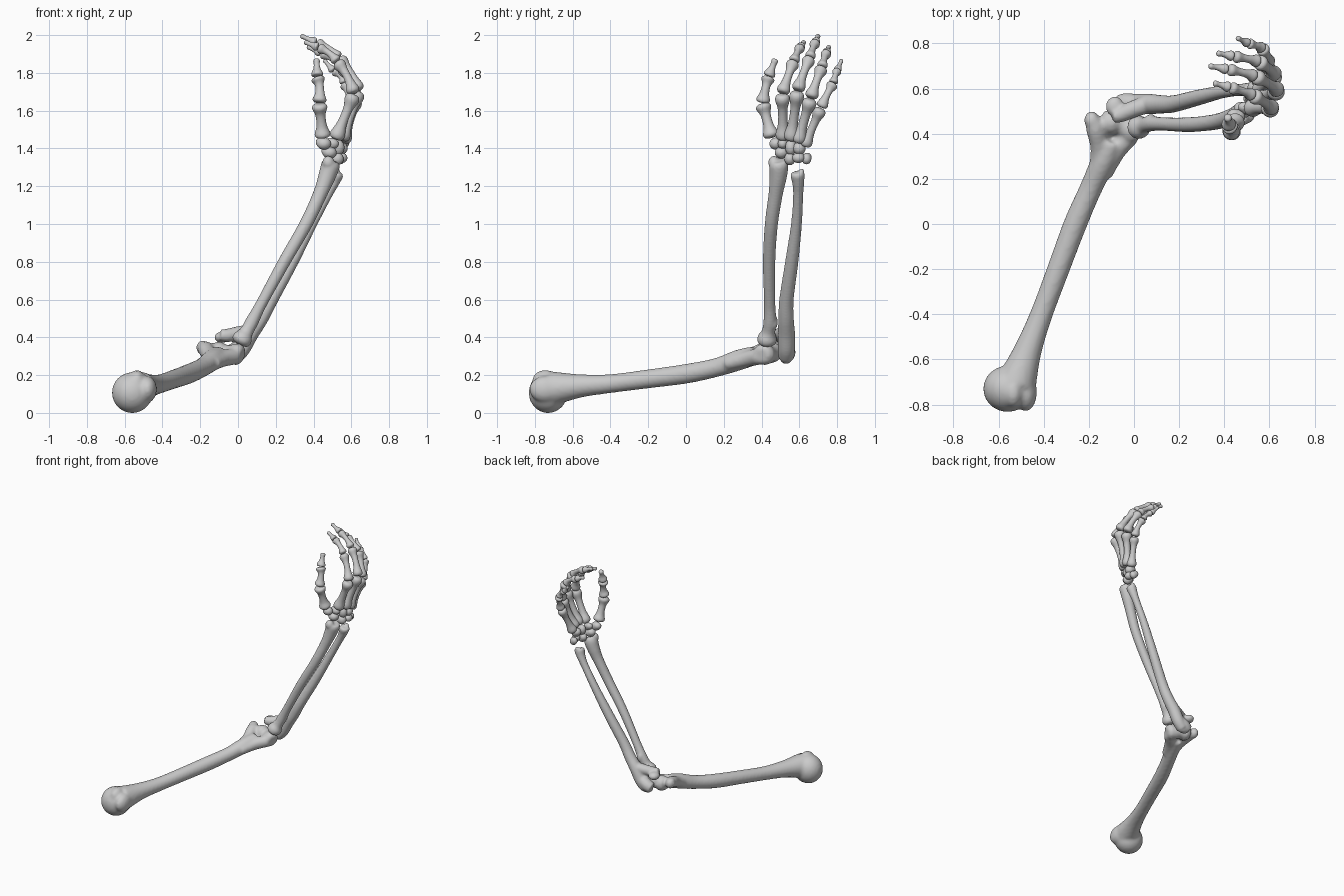
import bpy, bmesh, math
from mathutils import Vector, Matrix

mat = bpy.data.materials.new("bone grey")
mat.diffuse_color = (0.6, 0.6, 0.6, 1)


def spline(pts, n=6):
    """Catmull-Rom through (x, y, z, radius) points."""
    p = [Vector(q) for q in pts]
    p = [p[0]] + p + [p[-1]]
    out = []
    for i in range(1, len(p) - 2):
        a, b, c, d = p[i - 1:i + 3]
        for k in range(n):
            t = k / n
            out.append(0.5 * (2 * b + (c - a) * t + (2 * a - 5 * b + 4 * c - d) * t * t
                              + (3 * b - a - 3 * c + d) * t ** 3))
    return out + [p[-1]]


def tube(bm, pts, sides=20):
    rings, s = [], spline(pts)
    axis = (s[-1] - s[0]).to_3d()
    ref = min((Vector((1, 0, 0)), Vector((0, 1, 0)), Vector((0, 0, 1))), key=lambda v: abs(v.dot(axis)))
    for i, q in enumerate(s):
        d = (s[min(i + 1, len(s) - 1)] - s[max(i - 1, 0)]).to_3d().normalized()
        u = d.cross(ref).normalized()
        v = d.cross(u)
        rings.append([bm.verts.new(q.to_3d() + max(q.w, .002) * (u * math.cos(a) + v * math.sin(a)))
                      for a in (2 * math.pi * j / sides for j in range(sides))])
    for r0, r1 in zip(rings, rings[1:]):
        for j in range(sides):
            k = (j + 1) % sides
            bm.faces.new((r0[j], r0[k], r1[k], r1[j]))
    bm.faces.new(rings[0][::-1])
    bm.faces.new(rings[-1])


def blob(bm, c, r, along=(0, 0, 1)):
    """Ellipsoid with radii r, its z axis pointing along a direction."""
    m = Matrix.Translation(c) @ Vector(along).to_track_quat('Z', 'Y').to_matrix().to_4x4()
    bmesh.ops.create_uvsphere(bm, u_segments=24, v_segments=16, radius=1,
                              matrix=m @ Matrix.Diagonal((*r, 1)))


def bone(name, tubes=(), blobs=(), voxel=0.008, smooth=4):
    """Fuse tubes and ellipsoids into one smooth bone."""
    bm = bmesh.new()
    for t in tubes:
        tube(bm, t)
    for b in blobs:
        blob(bm, *b)
    bmesh.ops.recalc_face_normals(bm, faces=bm.faces)
    me = bpy.data.meshes.new(name)
    bm.to_mesh(me)
    bm.free()
    me.materials.append(mat)
    ob = bpy.data.objects.new(name, me)
    bpy.context.collection.objects.link(ob)
    rm = ob.modifiers.new("fuse", 'REMESH')
    rm.mode, rm.voxel_size, rm.use_smooth_shade = 'VOXEL', voxel, True
    sm = ob.modifiers.new("soften", 'SMOOTH')
    sm.factor, sm.iterations = 0.5, smooth


# upper arm bone: shaft, two flaring columns, head, tubercles and elbow hinge
bone("humerus", [
    [(-.52, -.70, .13, .09), (-.47, -.56, .143, .062), (-.41, -.40, .155, .05), (-.335, -.2, .18, .05),
     (-.26, 0, .207, .052), (-.19, .16, .24, .05), (-.135, .28, .28, .055), (-.10, .37, .305, .05)],
    [(-.17, .22, .26, .035), (-.155, .33, .30, .038), (-.17, .42, .335, .042), (-.18, .46, .342, .036)],
    [(-.13, .22, .26, .035), (-.08, .32, .285, .042), (-.02, .39, .30, .045)],
    [(-.14, .455, .325, .045), (-.10, .45, .32, .058), (-.065, .445, .315, .045), (-.035, .43, .31, .052),
     (0, .41, .31, .058), (.025, .40, .305, .04)],
], [((-.56, -.73, .107), (.108, .103, .108)), ((-.48, -.745, .125), (.05, .085, .07)),
    ((-.535, -.745, .17), (.045, .07, .057)), ((-.187, .46, .345), (.034, .04, .04))], .011, 5)

# outer forearm bone: disc head, neck, tuberosity, bowed shaft, wide wrist end
bone("radius", [
    [(.01, .428, .365, .04), (.025, .43, .395, .052), (.045, .437, .43, .036), (.075, .445, .485, .035),
     (.125, .443, .58, .03), (.245, .44, .80, .033), (.36, .452, 1.0, .035), (.435, .475, 1.16, .038),
     (.47, .488, 1.25, .046), (.49, .492, 1.31, .05), (.50, .49, 1.335, .04)],
], [((.018, .428, .385), (.053, .053, .028), (.5, .1, .9)), ((.478, .465, 1.325), (.032, .03, .036)),
    ((.075, .462, .48), (.025, .025, .04))])

# inner forearm bone: olecranon hook, coronoid, tapering shaft, small head
bone("ulna", [
    [(-.02, .53, .295, .042), (.02, .532, .34, .045), (.065, .532, .42, .045), (.12, .53, .50, .041),
     (.175, .532, .60, .038), (.285, .56, .80, .035), (.39, .585, 1.0, .029), (.47, .594, 1.15, .027),
     (.505, .594, 1.22, .032), (.52, .59, 1.26, .038), (.525, .588, 1.275, .03)],
    [(.06, .53, .43, .04), (0, .51, .42, .038), (-.06, .485, .41, .035), (-.095, .475, .415, .028)],
    [(.03, .53, .36, .04), (-.03, .535, .32, .045), (-.07, .53, .30, .04)],
], [((-.025, .53, .297), (.055, .035, .038)), ((-.085, .52, .40), (.04, .045, .03)),
    ((.525, .612, 1.275), (.016, .015, .022))])

# wrist bones
for name, c, r in [
    ("scaphoid", (.485, .505, 1.378), (.038, .036, .032)),
    ("lunate", (.525, .55, 1.345), (.035, .03, .034)),
    ("triquetrum", (.55, .595, 1.35), (.03, .033, .028)),
    ("pisiform", (.54, .638, 1.345), (.028, .026, .03)),
    ("trapezium", (.455, .475, 1.425), (.038, .034, .032)),
    ("trapezoid", (.50, .512, 1.425), (.034, .027, .028)),
    ("capitate", (.53, .555, 1.405), (.034, .03, .042)),
    ("hamate", (.545, .60, 1.40), (.036, .034, .034)),
]:
    bone(name, blobs=[(c, r), (Vector(c) + Vector((-.012, .006, .008)), [.85 * k for k in r])], voxel=.006, smooth=2)

# relative thickness along a hand bone: knuckled ends, slim waist
PROFILE = [(.0, .5), (.03, .85), (.12, .98), (.3, .7), (.5, .6), (.7, .66), (.87, .95), (.96, .85), (1, .5)]
TIP = [(.0, .5), (.05, .95), (.2, .95), (.45, .6), (.7, .5), (.9, .58), (1, .35)]


def hand_bone(name, a, b, r, prof, bow):
    a, b = Vector(a), Vector(b)
    bone(name, [[(*(a.lerp(b, .015 + .97 * t) + Vector(bow) * math.sin(math.pi * t)), r * k)
                 for t, k in prof]], voxel=.005, smooth=2)


# digits: joint positions from the wrist out to the tip
digits = {
    "thumb": [(.45, .455, 1.455), (.43, .405, 1.64), (.42, .437, 1.78), (.415, .475, 1.875)],
    "index": [(.515, .515, 1.445), (.615, .51, 1.69), (.525, .57, 1.86), (.425, .605, 1.935), (.35, .625, 1.965)],
    "middle": [(.545, .555, 1.44), (.64, .59, 1.705), (.535, .655, 1.88), (.415, .685, 1.96), (.33, .70, 1.998)],
    "ring": [(.555, .59, 1.43), (.625, .66, 1.665), (.55, .72, 1.83), (.44, .743, 1.905), (.365, .757, 1.94)],
    "little": [(.55, .625, 1.41), (.595, .715, 1.615), (.565, .78, 1.745), (.505, .80, 1.81), (.455, .825, 1.87)],
}
for name, j in digits.items():
    scale = {"little": .88, "thumb": 1.05}.get(name, 1)
    parts = ["metacarpal", "proximal", "middle", "distal"]
    if name == "thumb":
        parts.remove("middle")
    for part, a, b in zip(parts, j, j[1:]):
        r = {"metacarpal": .041, "proximal": .036, "middle": .029, "distal": .024}[part] * scale
        if name == "thumb" and part == "distal":
            r = .032
        bow = (.008, 0, .006) if part in ("proximal", "middle") else (0, 0, 0)
        hand_bone(f"{name}_{part}", a, b, r, TIP if part == "distal" else PROFILE, bow)
